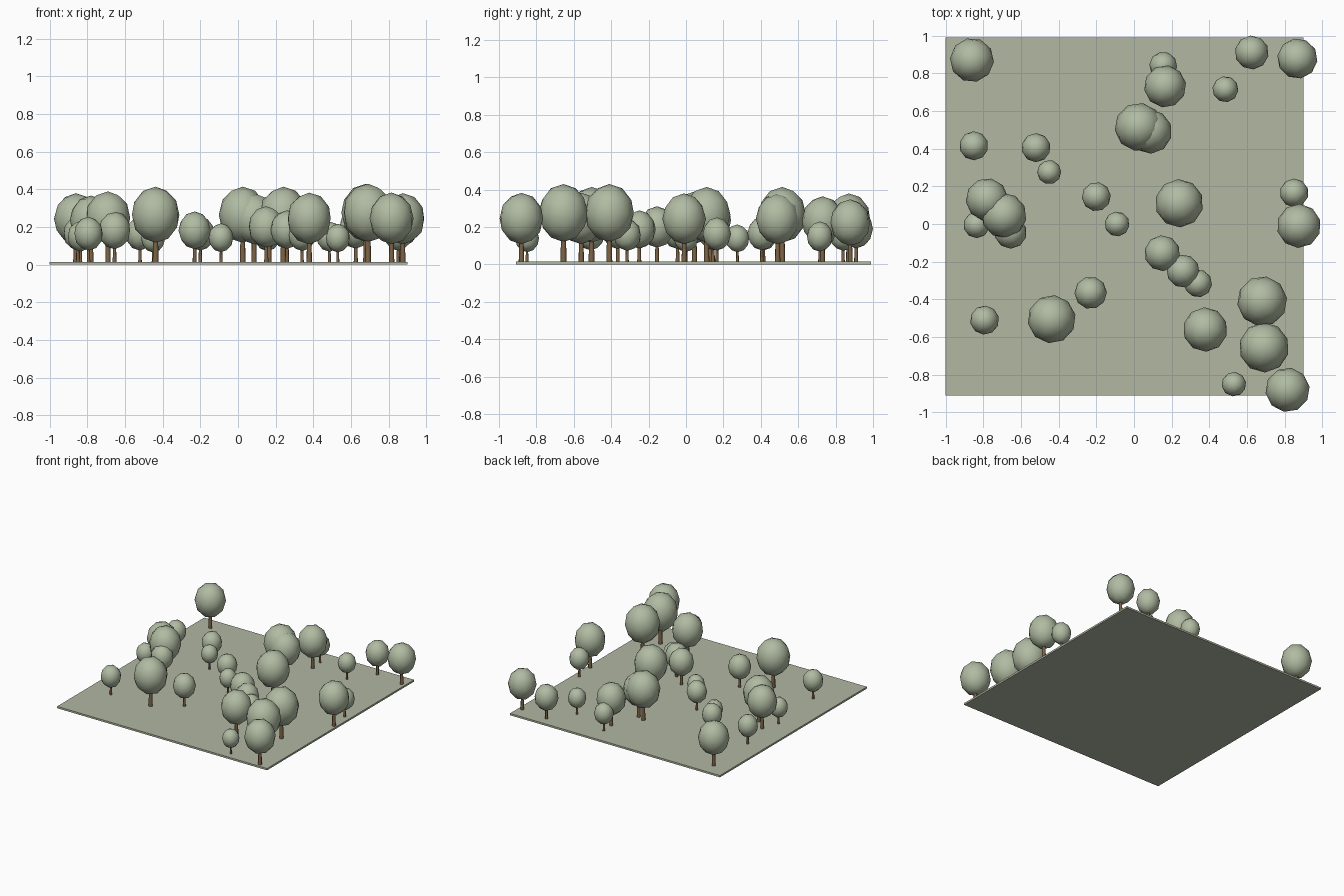
import bpy, math, random

if "Cube" in bpy.data.objects:
    bpy.data.objects.remove(bpy.data.objects["Cube"])

random.seed(4)


def material(name, rgb):
    m = bpy.data.materials.new(name)
    m.diffuse_color = (*rgb, 1)
    m.use_nodes = True
    m.node_tree.nodes["Principled BSDF"].inputs["Base Color"].default_value = m.diffuse_color
    return m


leaf = material("leaf_green", (0.434, 0.497, 0.361))
grass = material("grass_green", (0.440, 0.474, 0.361))
bark = material("bark_brown", (0.205, 0.125, 0.060))

GROUND_TOP = 0.015
FULL = 0.128          # crown radius of a full-size tree

# ground slab
bpy.ops.mesh.primitive_cube_add(size=1, location=(-0.05, 0.04, GROUND_TOP / 2))
ground = bpy.context.object
ground.name = "ground"
ground.scale = (1.9, 1.9, GROUND_TOP)
ground.data.materials.append(grass)

# shared full-size crown: tall rounded ball
bpy.ops.mesh.primitive_ico_sphere_add(subdivisions=2, radius=1)
crown = bpy.context.object
for v in crown.data.vertices:
    v.co = (v.co.x * FULL, v.co.y * FULL, v.co.z * 0.149 + 0.252)
crown.data.shade_smooth()
crown.data.materials.append(leaf)

# shared full-size trunk: tapered post reaching into the crown
bpy.ops.mesh.primitive_cone_add(vertices=8, radius1=0.016, radius2=0.011,
                                depth=0.2, location=(0, 0, 0))
trunk = bpy.context.object
for v in trunk.data.vertices:
    v.co.z += 0.1
bpy.ops.object.shade_smooth_by_angle(angle=math.radians(50))
trunk.data.materials.append(bark)

# tree positions and crown radii
trees = [
    (-0.86, 0.87, .117), (-0.85, 0.415, .077), (-0.52, 0.405, .077),
    (-0.45, 0.275, .064), (-0.78, 0.13, .113), (-0.835, -0.005, .07),
    (-0.69, 0.045, .12), (-0.655, -0.045, .086), (-0.2, 0.145, .077),
    (-0.09, 0.0, .066), (0.155, 0.84, .074), (0.165, 0.73, .112),
    (0.025, 0.515, .128), (0.085, 0.49, .117), (0.625, 0.91, .09),
    (0.867, 0.878, .107), (0.485, 0.715, .069), (0.24, 0.11, .128),
    (0.85, 0.165, .076), (0.875, -0.01, .117), (0.15, -0.155, .095),
    (0.26, -0.25, .088), (0.34, -0.315, .074), (-0.23, -0.365, .086),
    (-0.437, -0.505, .128), (-0.793, -0.51, .077), (0.378, -0.56, .118),
    (0.68, -0.41, .133), (0.69, -0.655, .133), (0.53, -0.85, .065),
    (0.815, -0.88, .118),
]

for i, (x, y, r) in enumerate(trees):
    spin = random.uniform(0, math.tau)
    for part, label in ((crown, "tree_crown"), (trunk, "tree_trunk")):
        ob = part
        if i:
            ob = bpy.data.objects.new(label, part.data)
            bpy.context.collection.objects.link(ob)
        ob.name = f"{label}_{i + 1}"
        ob.location = (x, y, GROUND_TOP - 0.002)
        ob.rotation_euler.z = spin
        ob.scale = (r / FULL,) * 3
